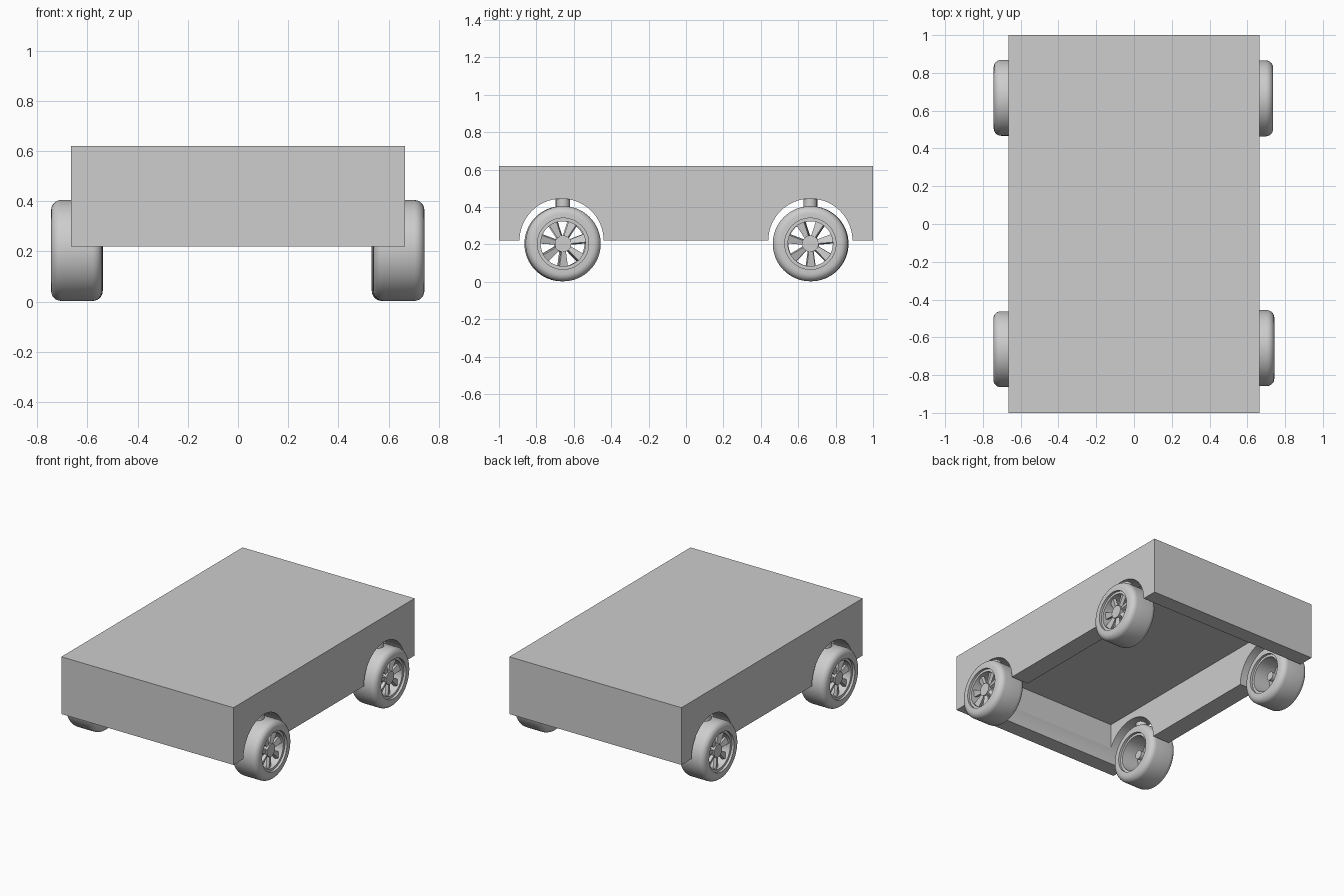
import bpy
import bmesh
import math
from mathutils import Matrix, Vector

cube = bpy.data.objects.get("Cube")
if cube:
    bpy.data.objects.remove(cube, do_unlink=True)

grey = bpy.data.materials.new("plain_grey")
grey.use_nodes = True
grey.diffuse_color = (0.61, 0.61, 0.61, 1)
grey.node_tree.nodes["Principled BSDF"].inputs["Base Color"].default_value = (0.61, 0.61, 0.61, 1)


def add_object(name, mesh, location=(0, 0, 0)):
    obj = bpy.data.objects.new(name, mesh)
    obj.location = location
    bpy.context.collection.objects.link(obj)
    return obj


def to_mesh(name, bm, smooth=True):
    bmesh.ops.recalc_face_normals(bm, faces=bm.faces)
    for face in bm.faces:
        face.smooth = smooth
    for edge in bm.edges:
        if len(edge.link_faces) == 2 and edge.calc_face_angle() > math.radians(35):
            edge.smooth = False
    mesh = bpy.data.meshes.new(name)
    bm.to_mesh(mesh)
    bm.free()
    mesh.materials.append(grey)
    return mesh


def box(name, size, location):
    bm = bmesh.new()
    bmesh.ops.create_cube(bm, size=1, matrix=Matrix.Diagonal((*size, 1)))
    return add_object(name, to_mesh(name, bm, False), location)


def cylinder(name, radius, length, location, along_x=False, segments=48):
    bm = bmesh.new()
    turn = Matrix.Rotation(math.pi / 2, 4, 'Y') if along_x else Matrix()
    bmesh.ops.create_cone(bm, cap_ends=True, segments=segments, radius1=radius,
                          radius2=radius, depth=length, matrix=turn)
    return add_object(name, to_mesh(name, bm), location)


def ring_mesh(name, profile, segments=64):
    """Revolve a closed (x, radius) profile around the x axis."""
    bm = bmesh.new()
    loops = []
    for i in range(segments):
        a = math.tau * i / segments
        loops.append([bm.verts.new((x, r * math.cos(a), r * math.sin(a))) for x, r in profile])
    count = len(profile)
    for i, loop in enumerate(loops):
        other = loops[(i + 1) % segments]
        for j in range(count):
            k = (j + 1) % count
            bm.faces.new((loop[j], loop[k], other[k], other[j]))
    return to_mesh(name, bm)


def rounded_section(half_width, inner, outer, radius, steps=6):
    """Section with rounded outer corners and square inner ones."""
    points = [(-half_width, inner)]
    for side, start in ((-1, math.pi), (1, math.pi / 2)):
        for i in range(steps + 1):
            a = start - math.pi / 2 * i / steps
            points.append((side * (half_width - radius) + radius * math.cos(a),
                           outer - radius + radius * math.sin(a)))
    return points + [(half_width, inner)]


def spokes_mesh(count=7):
    bm = bmesh.new()
    inner, outer = 0.035, 0.125
    twist = Matrix.Rotation(math.radians(-18), 3, 'Z')
    for i in range(count):
        verts = bmesh.ops.create_cube(bm, size=1)["verts"]
        spin = Matrix.Rotation(math.tau * (i + 0.5) / count, 3, 'X')
        for v in verts:
            far = v.co.z > 0
            width = 0.048 if far else 0.022
            flat = twist @ Vector((v.co.x * 0.022, v.co.y * width, 0))
            v.co = spin @ Vector((flat.x + 0.055, flat.y, outer if far else inner))
    return to_mesh("spokes", bm, False)


# Hollow body, open underneath; the arch cuts run across and hollow the end walls too
body = box("body", (1.33, 2, 0.4), (0, 0, 0.42))
wall = 0.133
cutters = [box("cavity_cutter", (1.33 - 2 * wall, 2 - 2 * wall, 0.6), (0, 0, 0.195))]
for y in (-0.665, 0.665):
    cutters.append(cylinder("arch_cutter", 0.225, 1.8, (0, y, 0.22), True, 64))
for cutter in cutters:
    cutter.hide_render = True
    cut = body.modifiers.new("cut", 'BOOLEAN')
    cut.operation = 'DIFFERENCE'
    cut.solver = 'EXACT'
    cut.object = cutter
bpy.context.view_layer.update()
carved = bpy.data.meshes.new_from_object(
    body.evaluated_get(bpy.context.evaluated_depsgraph_get()))
body.modifiers.clear()
body.data = carved
for cutter in cutters:
    bpy.data.objects.remove(cutter, do_unlink=True)

# Shared wheel parts, with the outer side along +x
tyre = ring_mesh("tyre", rounded_section(0.102, 0.137, 0.201, 0.04))
rim = ring_mesh("rim", [(-0.085, 0.12), (-0.085, 0.14), (0.085, 0.14), (0.085, 0.12)])
spokes = spokes_mesh()
hub = ring_mesh("hub", [(-0.05, 0.0005), (-0.05, 0.03), (0.03, 0.03),
                        (0.03, 0.044), (0.075, 0.044), (0.075, 0.0005)], 32)

# Wheels and the short posts that hold them under the arches
places = (("front_left", 0.641, -0.657), ("front_right", -0.643, -0.663),
          ("back_left", 0.635, 0.665), ("back_right", -0.641, 0.668))
for place, x, y in places:
    for part in (tyre, rim, spokes, hub):
        obj = add_object(place + "_" + part.name, part, (x, y, 0.204))
        if x < 0:
            obj.rotation_euler.z = math.pi
    cylinder(place + "_post", 0.036, 0.08, (math.copysign(0.62, x), y, 0.42))
